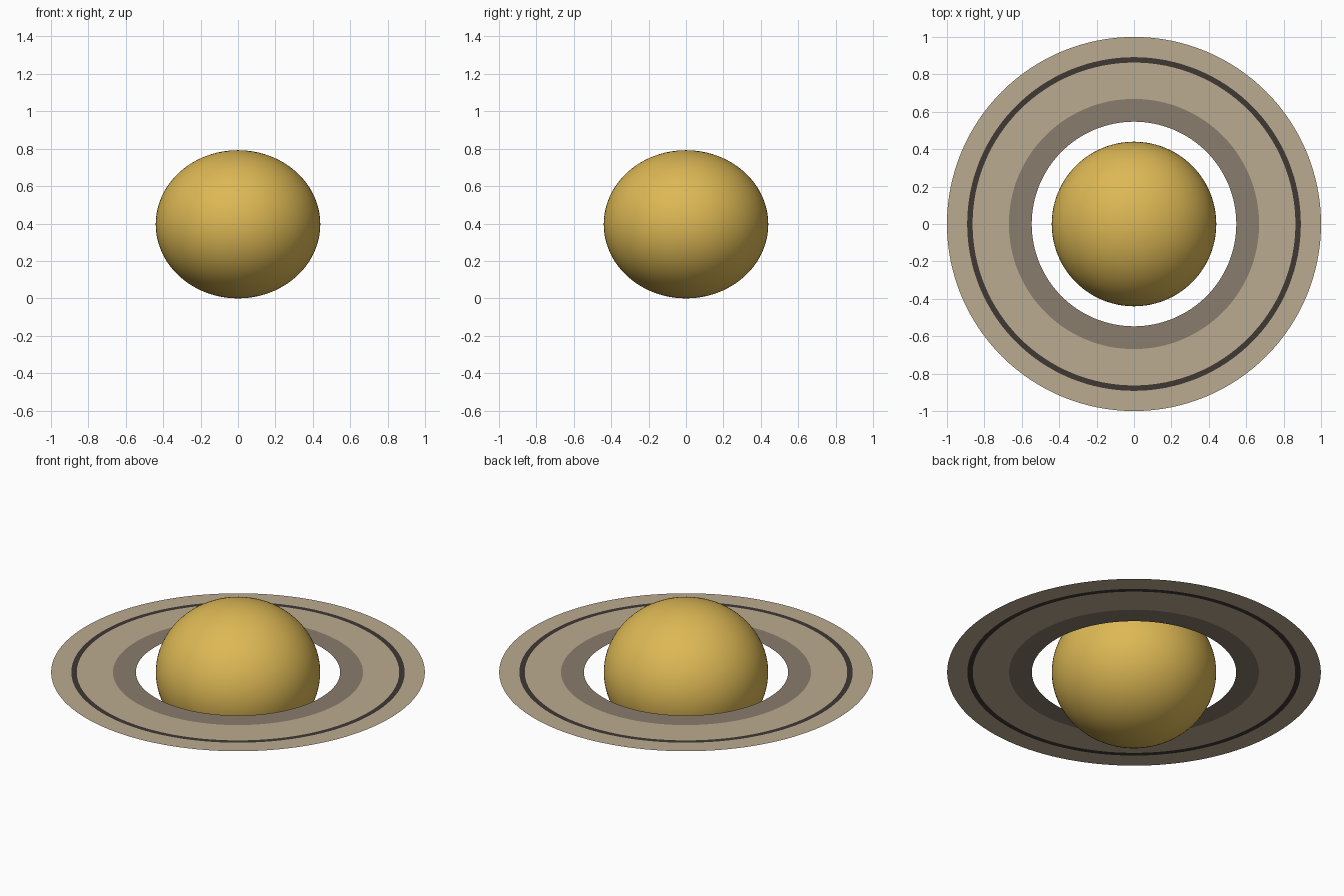
import bpy
import bmesh
from math import cos, sin, tau

cube = bpy.data.objects.get("Cube")
if cube:
    bpy.data.objects.remove(cube)

RADIUS, HALF_HEIGHT = 0.44, 0.396
SEGMENTS = 128


def material(name, rgb):
    mat = bpy.data.materials.new(name)
    mat.use_nodes = True
    mat.diffuse_color = (*rgb, 1)
    mat.node_tree.nodes["Principled BSDF"].inputs["Base Color"].default_value = (*rgb, 1)
    return mat


gold = material("planet gold", (0.72, 0.48, 0.09))
tan = material("ring tan", (0.50, 0.41, 0.28))
taupe = material("inner ring taupe", (0.25, 0.20, 0.15))
charcoal = material("ring gap charcoal", (0.05, 0.04, 0.035))

# Planet: a slightly flattened smooth globe resting on the ground
bpy.ops.mesh.primitive_uv_sphere_add(segments=96, ring_count=48, radius=RADIUS,
                                     location=(0, 0, HALF_HEIGHT))
planet = bpy.context.object
planet.name = "planet"
planet.scale.z = HALF_HEIGHT / RADIUS
bpy.ops.object.transform_apply(location=False, rotation=False, scale=True)
bpy.ops.object.shade_smooth()
planet.data.materials.append(gold)


def ring_band(name, inner, outer, mat):
    """Flat paper-thin annulus around the planet's equator."""
    bm = bmesh.new()
    loops = [[bm.verts.new((r * cos(tau * i / SEGMENTS), r * sin(tau * i / SEGMENTS), 0))
              for i in range(SEGMENTS)] for r in (inner, outer)]
    for i in range(SEGMENTS):
        j = (i + 1) % SEGMENTS
        bm.faces.new((loops[0][i], loops[1][i], loops[1][j], loops[0][j]))
    mesh = bpy.data.meshes.new(name)
    bm.to_mesh(mesh)
    bm.free()
    mesh.materials.append(mat)
    obj = bpy.data.objects.new(name, mesh)
    obj.location.z = HALF_HEIGHT
    bpy.context.collection.objects.link(obj)


# Rings: concentric bands meeting edge to edge
ring_band("inner_ring", 0.547, 0.669, taupe)
ring_band("main_ring", 0.669, 0.863, tan)
ring_band("ring_gap", 0.863, 0.892, charcoal)
ring_band("outer_ring", 0.892, 1.0, tan)
